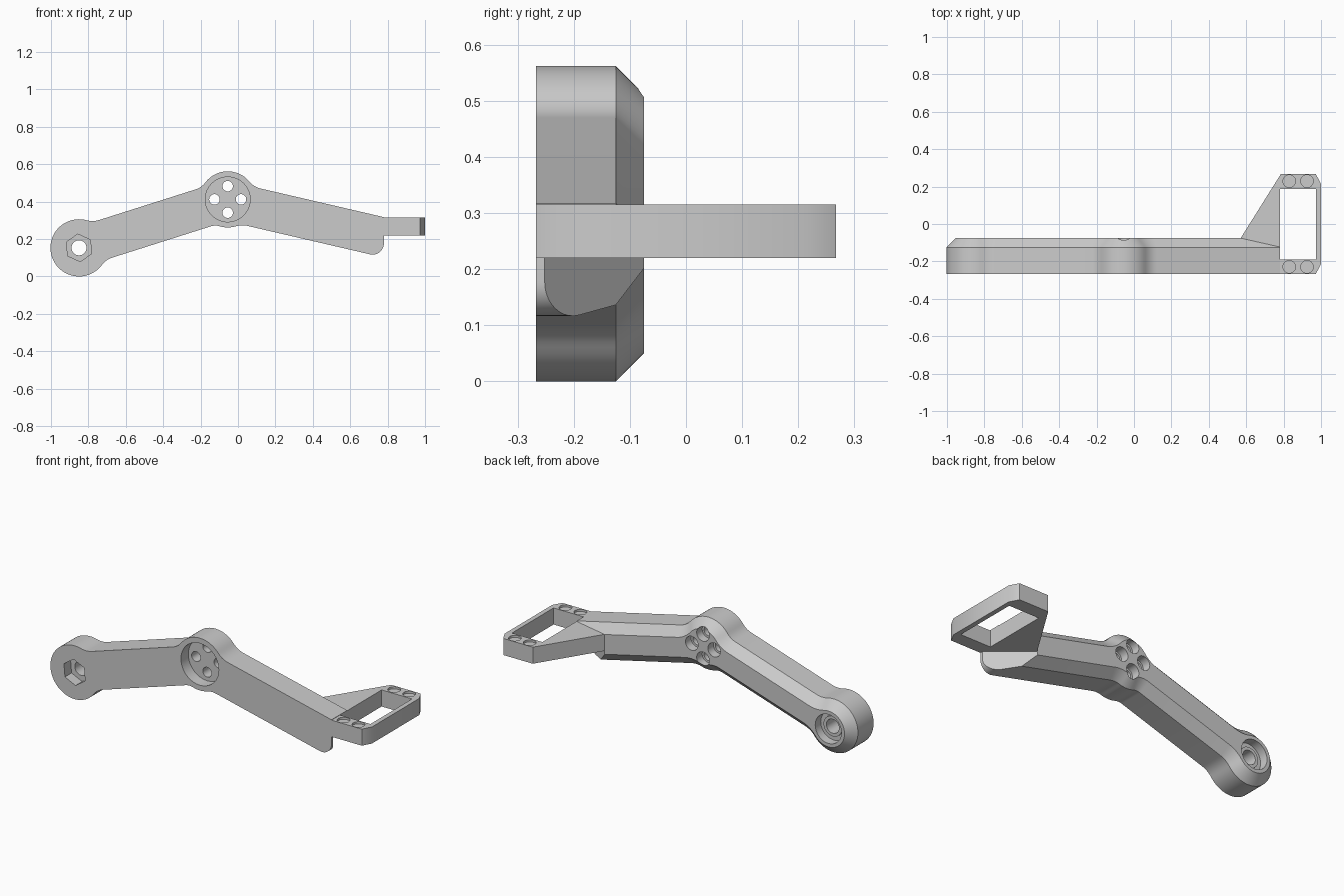
import bpy, bmesh, math
from mathutils import Vector

if "Cube" in bpy.data.objects:
    bpy.data.objects.remove(bpy.data.objects["Cube"])

grey = bpy.data.materials.new("plain_grey")
grey.diffuse_color = (0.6, 0.6, 0.6, 1)
grey.use_nodes = True
grey.node_tree.nodes["Principled BSDF"].inputs["Base Color"].default_value = grey.diffuse_color

FRONT, EDGE, BACK, INSET = -0.267, -0.125, -0.075, 0.05
END, END_R = Vector((-0.85, 0.153)), 0.153      # round end (x, z)
HUB, HUB_R = Vector((-0.055, 0.412)), 0.15      # middle hub (x, z)


def loft(name, rings):
    """Solid from a stack of rings with equal point counts."""
    bm = bmesh.new()
    vs = [[bm.verts.new(p) for p in ring] for ring in rings]
    n = len(vs[0])
    for a, b in zip(vs, vs[1:]):
        for i in range(n):
            j = (i + 1) % n
            bm.faces.new((a[i], a[j], b[j], b[i]))
    bm.faces.new(vs[0][::-1])
    bm.faces.new(vs[-1])
    bmesh.ops.recalc_face_normals(bm, faces=bm.faces)
    me = bpy.data.meshes.new(name)
    bm.to_mesh(me)
    bm.free()
    me.materials.append(grey)
    ob = bpy.data.objects.new(name, me)
    bpy.context.collection.objects.link(ob)
    return ob


def plate(name, outline, z0, z1):
    return loft(name, [[(x, y, z) for x, y in outline] for z in (z0, z1)])


def circle(c, r, n, start=0):
    return [(c[0] + r * math.cos(start + math.tau * i / n),
             c[1] + r * math.sin(start + math.tau * i / n)) for i in range(n)]


def drill(c, r, y0, y1, n=40, start=0):
    """Cutter along y."""
    return loft("cutter", [[(x, y, z) for x, z in circle(c, r, n, start)] for y in (y0, y1)])


def combine(target, tool, op="DIFFERENCE"):
    mod = target.modifiers.new(op, "BOOLEAN")
    mod.operation, mod.solver, mod.object = op, "EXACT", tool
    bpy.context.view_layer.objects.active = target
    bpy.ops.object.modifier_apply(modifier=mod.name)
    bpy.data.objects.remove(tool)


def on_circle(c, r, deg):
    a = math.radians(deg)
    return c + r * Vector((math.cos(a), math.sin(a)))


def arc(c, r, a0, a1, n):
    return [on_circle(c, r, a0 + (a1 - a0) * i / n) for i in range(n + 1)]


def bezier(p0, c, p2, n=6):
    return [p0 * (1 - t) ** 2 + c * 2 * t * (1 - t) + p2 * t * t
            for t in (i / n for i in range(1, n + 1))]


def blend(c, r, deg, p, slope, side):
    """Soft curve leaving a circle at an angle and joining a straight edge."""
    p0 = on_circle(c, r, deg)
    a = math.radians(deg)
    tan = Vector((-math.sin(a), math.cos(a)))
    # tangent line meets the edge z = p.z + slope * (x - p.x)
    t = (p[1] + slope * (p0.x - p[0]) - p0.y) / (tan.y - slope * tan.x)
    ctrl = p0 + tan * t
    d = Vector((side, side * slope)).normalized()
    return bezier(p0, ctrl, ctrl + d * abs(t))


# arm outline in x-z, counter-clockwise
SL, SR = 0.3175, -0.232
TL, BL, TR, BR = (-0.767, 0.294), (-0.703, 0.091), (0.104, 0.474), (0.035, 0.274)
outline = arc(END, END_R, 75, 323, 44)
outline += blend(END, END_R, 323, BL, SL, 1)
outline += blend(HUB, HUB_R, -107, BL, SL, -1)[::-1]
outline += arc(HUB, HUB_R, -107, -73, 8)
outline += blend(HUB, HUB_R, -73, BR, SR, 1)
corner = Vector((0.78, BR[1] + SR * (0.78 - BR[0])))
u = Vector((-1, -SR)).normalized()
turn = math.acos(u.y)
R = 0.06
reach = R / math.tan(turn / 2)
mid = corner + (u + Vector((0, 1))).normalized() * R / math.sin(turn / 2)
start = math.degrees(math.atan2(*((corner + u * reach - mid).yx)))
outline += arc(mid, R, start, 0, 10)
outline += [Vector((0.78, TR[1] + SR * (0.78 - TR[0])))]
outline += blend(HUB, HUB_R, 40, TR, SR, 1)[::-1]
outline += arc(HUB, HUB_R, 40, 143, 22)
outline += blend(HUB, HUB_R, 143, TL, SL, -1)
outline += blend(END, END_R, 75, TL, SL, 1)[::-1]


def inset(pts, d):
    out = []
    for i, p in enumerate(pts):
        e0 = (p - pts[i - 1]).normalized()
        e1 = (pts[(i + 1) % len(pts)] - p).normalized()
        n0, n1 = Vector((-e0.y, e0.x)), Vector((-e1.y, e1.x))
        out.append(p + (n0 + n1) * d / (1 + n0.dot(n1)))
    return out


ring = lambda pts, y: [(p.x, y, p.y) for p in pts]
arm = loft("support_arm", [ring(outline, FRONT), ring(outline, EDGE), ring(inset(outline, INSET), BACK)])

# slanted relief below the bracket
combine(arm, plate("cutter", [(0.785, -0.256), (0.51, -0.026), (1.2, -0.026), (1.2, -0.256)], -0.1, 0.22))

# flat bracket with its sloping gusset
bracket = plate("bracket", [(0.57, -0.076), (0.6, -0.2), (0.7, FRONT), (0.972, FRONT), (1, -0.215),
                            (1, 0.215), (0.972, 0.267), (0.785, 0.267)], 0.22, 0.315)
combine(arm, bracket, "UNION")
combine(arm, plate("cutter", [(0.78, -0.19), (0.973, -0.19), (0.973, 0.187), (0.78, 0.187)], 0.1, 0.5))

# shallow round pockets on the bracket
for x in (0.83, 0.925):
    for y in (-0.229, 0.229):
        combine(arm, plate("cutter", circle((x, y), 0.0335, 32), 0.303, 0.4))

# hub: front recess, four bolt holes with counterbores behind
combine(arm, drill(HUB, 0.12, -0.4, -0.2, 64))
for k in range(4):
    c = on_circle(HUB, 0.071, 90 * k)
    combine(arm, drill(c, 0.028, -0.4, 0, 32))
    combine(arm, drill(c, 0.04, -0.125, 0, 32))

# round end: hex pocket in front, bearing seat behind, bore through
combine(arm, drill(END, 0.074, -0.4, -0.207, 6, math.radians(35)))
combine(arm, drill(END, 0.083, -0.125, 0, 48))
combine(arm, drill(END, 0.058, -0.17, -0.115, 40), "UNION")
combine(arm, drill(END, 0.04, -0.4, 0, 40))

# smooth curves, sharp edges
bpy.ops.object.select_all(action="DESELECT")
arm.select_set(True)
bpy.context.view_layer.objects.active = arm
bpy.ops.object.shade_smooth_by_angle(angle=math.radians(30))
